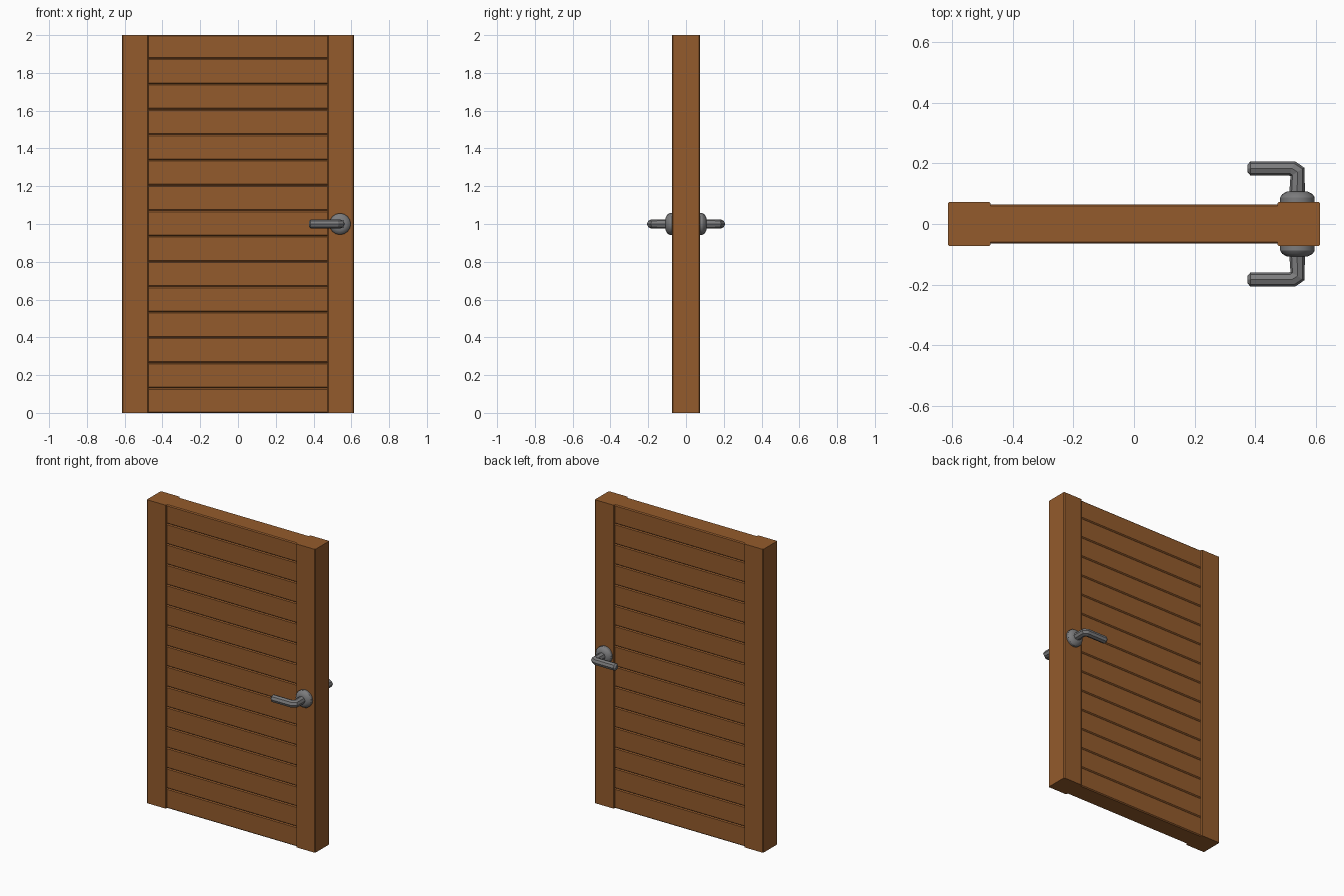
import bpy, bmesh, math
from mathutils import Vector

if "Cube" in bpy.data.objects:
    bpy.data.objects.remove(bpy.data.objects["Cube"])


def material(name, color):
    m = bpy.data.materials.new(name)
    m.diffuse_color = (*color, 1)
    m.use_nodes = True
    m.node_tree.nodes["Principled BSDF"].inputs["Base Color"].default_value = m.diffuse_color
    return m


WOOD = material("brown wood", (0.295, 0.104, 0.025))
METAL = material("grey metal", (0.2, 0.2, 0.205))


def finish(bm, name, mat, smooth=False):
    bmesh.ops.recalc_face_normals(bm, faces=bm.faces[:])
    mesh = bpy.data.meshes.new(name)
    bm.to_mesh(mesh)
    bm.free()
    mesh.materials.append(mat)
    ob = bpy.data.objects.new(name, mesh)
    bpy.context.collection.objects.link(ob)
    if smooth:
        bpy.ops.object.select_all(action='DESELECT')
        ob.select_set(True)
        bpy.context.view_layer.objects.active = ob
        bpy.ops.object.shade_smooth_by_angle(angle=math.radians(30))
    return ob


def board(name, lo, hi, axis, bevel):
    """Box with its edges along one axis chamfered."""
    bm = bmesh.new()
    bmesh.ops.create_cube(bm, size=1)
    lo, hi = Vector(lo), Vector(hi)
    for v in bm.verts:
        v.co = Vector([(lo[i] + hi[i]) / 2 + v.co[i] * (hi[i] - lo[i]) for i in range(3)])
    edges = [e for e in bm.edges
             if abs((e.verts[0].co - e.verts[1].co).normalized()[axis]) > 0.9]
    bmesh.ops.bevel(bm, geom=edges, offset=bevel, segments=1, affect='EDGES')
    return finish(bm, name, WOOD)


def loft(name, rings, mat, smooth=False):
    """Skin a list of closed point rings and cap both ends."""
    bm = bmesh.new()
    loops = [[bm.verts.new(p) for p in ring] for ring in rings]
    n = len(loops[0])
    for a, b in zip(loops, loops[1:]):
        for i in range(n):
            j = (i + 1) % n
            bm.faces.new((a[i], a[j], b[j], b[i]))
    bm.faces.new(loops[0])
    bm.faces.new(loops[-1])
    return finish(bm, name, mat, smooth)


# Side stiles
for side, name in ((-1, "left_stile"), (1, "right_stile")):
    xs = sorted((side * 0.474, side * 0.614))
    board(name, (xs[0], -0.0735, 0), (xs[1], 0.0735, 2), 2, 0.005)

# Horizontal slats, chamfered so that grooves form between them
joints = [0] + [0.131 + 0.1342 * i for i in range(14)] + [2]
for i, (z0, z1) in enumerate(zip(joints, joints[1:])):
    board(f"slat_{i + 1}", (-0.48, -0.065, z0), (0.48, 0.065, z1), 0, 0.006)

# Handles on both faces
HX, HZ = 0.54, 1.0
ROSE = [(0.07, 0.057), (0.088, 0.057), (0.099, 0.050), (0.108, 0.033)]
# Inner and outer outline points of the lever, seen from above, and its half height
LEVER = [((0.513, 0.100), (0.565, 0.100), 0.025),
         ((0.517, 0.158), (0.563, 0.186), 0.024),
         ((0.512, 0.160), (0.532, 0.207), 0.024),
         ((0.385, 0.160), (0.385, 0.207), 0.024),
         ((0.375, 0.171), (0.375, 0.196), 0.013)]

for side, name in ((-1, "front"), (1, "back")):
    # Round rose plate
    rings = [[(HX + r * math.cos(a), side * y, HZ + r * math.sin(a))
              for a in (2 * math.pi * k / 16 for k in range(16))] for y, r in ROSE]
    loft(f"{name}_handle_rose", rings, METAL, True)

    # Bent eight-sided lever
    rings = []
    for p, q, h in LEVER:
        p, q = Vector(p), Vector(q)
        ring = []
        for k in range(8):
            a = 2 * math.pi * k / 8
            c = (p + q) / 2 + (q - p) / 2 * math.cos(a)
            ring.append((c.x, side * c.y, HZ + h * math.sin(a)))
        rings.append(ring)
    loft(f"{name}_handle_lever", rings, METAL)
